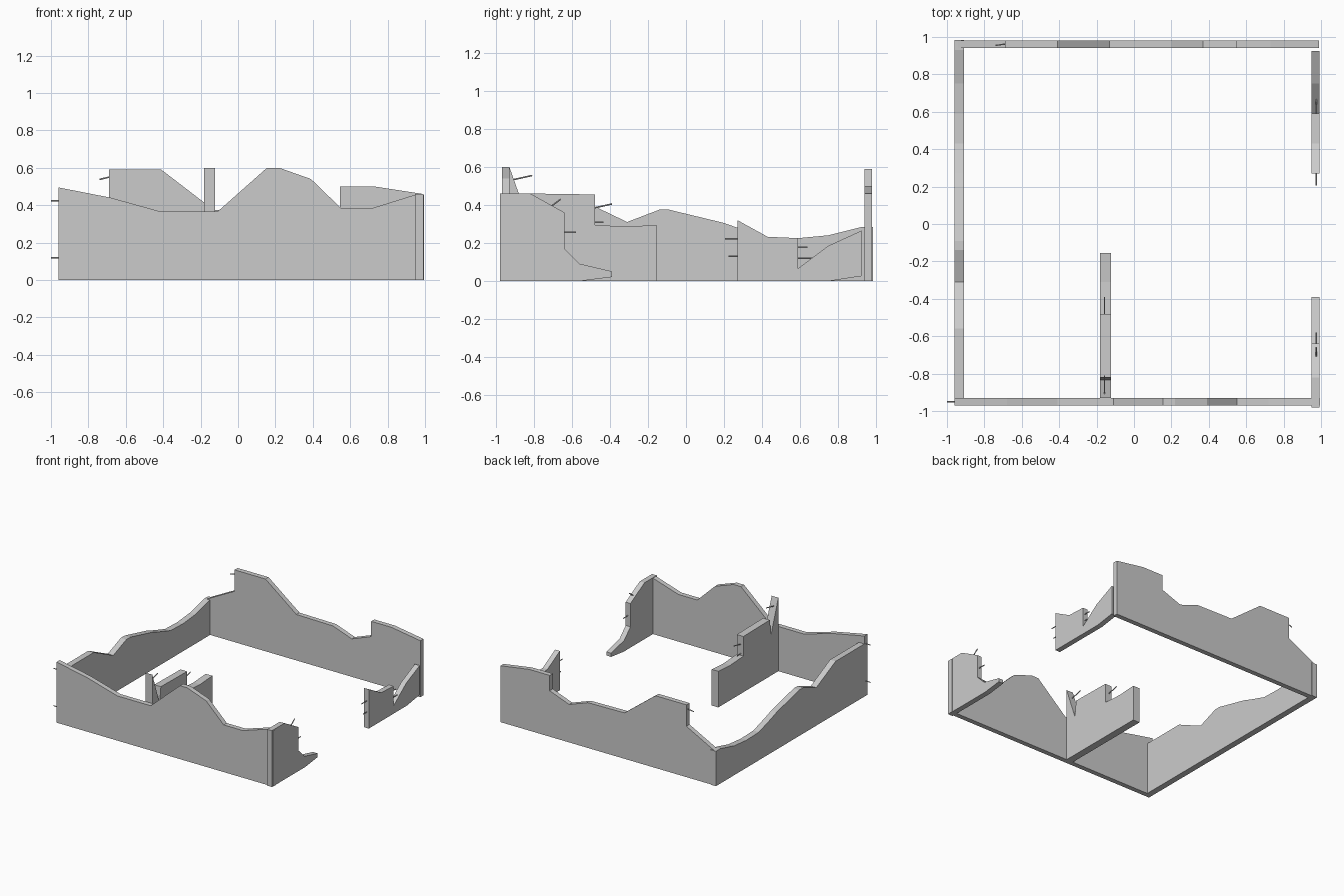
import bpy, bmesh
from mathutils import Vector


def wall(name, axis, lo, hi, profile):
    """Extrude a (run, height) outline between lo and hi along the thickness axis."""
    bm = bmesh.new()
    place = (lambda a, z: (a, lo, z)) if axis == 'y' else (lambda a, z: (lo, a, z))
    face = bm.faces.new([bm.verts.new(place(a, z)) for a, z in profile])
    ext = bmesh.ops.extrude_face_region(bm, geom=[face])
    verts = [v for v in ext['geom'] if isinstance(v, bmesh.types.BMVert)]
    step = Vector((0, hi - lo, 0)) if axis == 'y' else Vector((hi - lo, 0, 0))
    bmesh.ops.translate(bm, verts=verts, vec=step)
    bmesh.ops.recalc_face_normals(bm, faces=bm.faces)
    mesh = bpy.data.meshes.new(name)
    bm.to_mesh(mesh)
    bm.free()
    bpy.context.collection.objects.link(bpy.data.objects.new(name, mesh))


def rod(name, start, end, radius=0.004):
    """Thin bar from inside the wall to its free tip."""
    a, b = Vector(start), Vector(end)
    a -= (b - a).normalized() * 0.02
    d = b - a
    bpy.ops.mesh.primitive_cylinder_add(vertices=6, radius=radius, depth=d.length,
                                        location=(a + b) / 2)
    ob = bpy.context.object
    ob.name = name
    ob.rotation_euler = d.to_track_quat('Z', 'Y').to_euler()


# Outer walls with broken tops
wall("front_wall", 'y', -0.97, -0.93, [
    (-0.96, 0), (0.995, 0), (0.995, 0.455), (0.96, 0.46), (0.72, 0.385), (0.55, 0.385),
    (0.39, 0.54), (0.22, 0.60), (0.155, 0.60), (-0.11, 0.365), (-0.41, 0.365),
    (-0.68, 0.44), (-0.96, 0.495)])
wall("back_wall", 'y', 0.94, 0.98, [
    (-0.94, 0), (0.99, 0), (0.99, 0.46), (0.73, 0.50), (0.545, 0.50), (0.545, 0.375),
    (0.37, 0.31), (0.20, 0.37), (-0.13, 0.375), (-0.41, 0.59), (-0.69, 0.59),
    (-0.69, 0.415), (-0.94, 0.285)])
wall("left_wall", 'x', -0.96, -0.91, [
    (-0.93, 0), (0.985, 0), (0.985, 0.285), (0.93, 0.285), (0.75, 0.24), (0.59, 0.225),
    (0.43, 0.23), (0.27, 0.28), (0.20, 0.305), (-0.09, 0.375), (-0.14, 0.375),
    (-0.31, 0.31), (-0.56, 0.43), (-0.93, 0.43)])

# Right wall, split by a wide gap
wall("right_wall_front", 'x', 0.95, 0.993, [
    (-0.98, 0), (-0.55, 0), (-0.39, 0.02), (-0.39, 0.05), (-0.56, 0.09), (-0.64, 0.17),
    (-0.64, 0.36), (-0.82, 0.46), (-0.98, 0.46)])
wall("right_wall_back", 'x', 0.95, 0.993, [
    (0.27, 0), (0.76, 0), (0.925, 0.025), (0.925, 0.265), (0.75, 0.185), (0.59, 0.065),
    (0.59, 0.225), (0.43, 0.232), (0.27, 0.32)])

# Inner partition
wall("partition_wall", 'x', -0.183, -0.123, [
    (-0.93, 0), (-0.155, 0), (-0.155, 0.295), (-0.31, 0.285), (-0.48, 0.295),
    (-0.48, 0.455), (-0.82, 0.46), (-0.835, 0.33), (-0.93, 0.60)])

# Exposed reinforcing bars
rods = [
    ((-0.96, -0.95, 0.425), (-1.00, -0.95, 0.425)),
    ((-0.96, -0.95, 0.12), (-1.00, -0.95, 0.12)),
    ((-0.69, 0.962, 0.55), (-0.74, 0.955, 0.538)),
]
for x, bars in ((-0.158, [(-0.90, 0.535, -0.81, 0.555), (-0.48, 0.385, -0.39, 0.405),
                          (-0.48, 0.308, -0.435, 0.308)]),
                (0.974, [(-0.70, 0.40, -0.66, 0.43), (-0.64, 0.255, -0.58, 0.255),
                         (0.27, 0.222, 0.205, 0.222), (0.27, 0.13, 0.225, 0.13),
                         (0.59, 0.176, 0.64, 0.176), (0.59, 0.12, 0.67, 0.12)])):
    rods += [((x, y0, z0), (x, y1, z1)) for y0, z0, y1, z1 in bars]
for i, (a, b) in enumerate(rods, 1):
    rod(f"reinforcing_bar_{i}", a, b)
